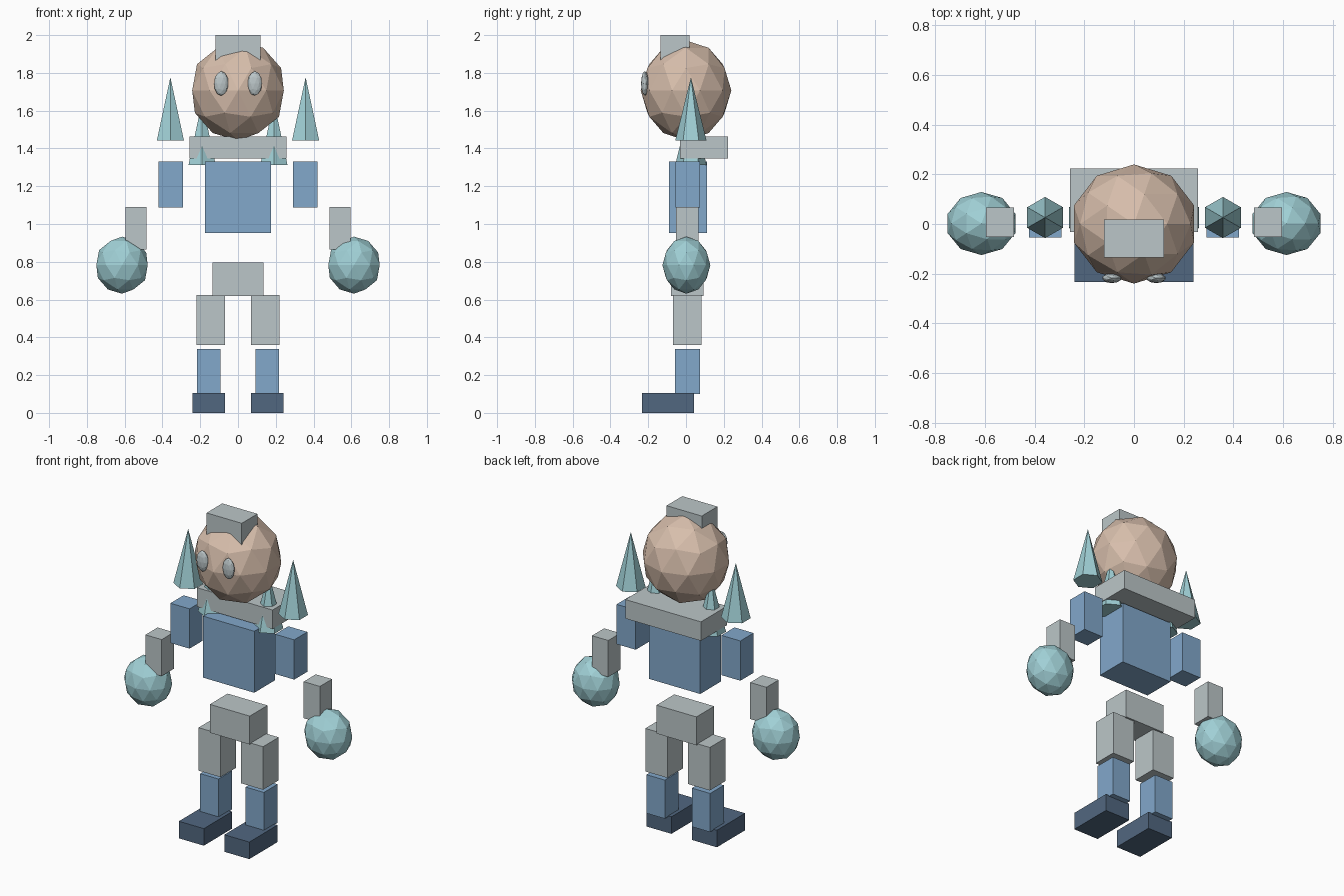
import bpy
from mathutils import Vector

if "Cube" in bpy.data.objects:
    bpy.data.objects.remove(bpy.data.objects["Cube"])


def make_mat(name, rgb):
    m = bpy.data.materials.new(name)
    m.diffuse_color = (*rgb, 1.0)
    m.use_nodes = True
    m.node_tree.nodes["Principled BSDF"].inputs["Base Color"].default_value = m.diffuse_color
    return m


GREY = make_mat("pale_grey", (0.50, 0.565, 0.58))
BLUE = make_mat("mid_blue", (0.223, 0.392, 0.597))
NAVY = make_mat("dark_slate", (0.083, 0.136, 0.216))
SKIN = make_mat("warm_beige", (0.68, 0.515, 0.41))
TEAL = make_mat("pale_teal", (0.352, 0.63, 0.67))


def finish(name, mat):
    ob = bpy.context.object
    ob.name = name
    ob.data.materials.append(mat)
    return ob


def box(name, mat, lo, hi):
    """Box between two opposite corners."""
    lo, hi = Vector(lo), Vector(hi)
    bpy.ops.mesh.primitive_cube_add(size=1, location=(lo + hi) / 2)
    bpy.context.object.scale = hi - lo
    return finish(name, mat)


def ball(name, mat, centre, radii):
    """Faceted ellipsoid."""
    bpy.ops.mesh.primitive_ico_sphere_add(subdivisions=2, radius=1, location=centre)
    bpy.context.object.scale = radii
    return finish(name, mat)


def spike(name, mat, x, y, z, radius, height):
    """Six-sided cone standing on height z."""
    bpy.ops.mesh.primitive_cone_add(vertices=6, radius1=radius, radius2=0,
                                    depth=height, location=(x, y, z + height / 2))
    return finish(name, mat)


# Centre parts
ball("head", SKIN, (0, 0, 1.707), (0.255, 0.24, 0.265))
box("hair_block", GREY, (-0.12, -0.135, 1.85), (0.12, 0.018, 2.0))
box("collar", GREY, (-0.258, -0.032, 1.346), (0.258, 0.223, 1.463))
box("torso", BLUE, (-0.174, -0.09, 0.953), (0.174, 0.11, 1.332))
box("pelvis", GREY, (-0.136, -0.08, 0.62), (0.136, 0.093, 0.795))

# Paired parts
for side, s in (("left", 1), ("right", -1)):
    def pair_box(part, mat, x0, x1, y0, y1, z0, z1):
        xs = sorted((s * x0, s * x1))
        box(f"{side}_{part}", mat, (xs[0], y0, z0), (xs[1], y1, z1))

    ball(f"{side}_eye", GREY, (s * 0.089, -0.218, 1.744), (0.039, 0.02, 0.065))
    spike(f"{side}_shoulder_spike", TEAL, s * 0.358, 0.026, 1.441, 0.083, 0.336)
    spike(f"{side}_neck_spike", TEAL, s * 0.19, 0.026, 1.313, 0.083, 0.336)
    pair_box("upper_arm", BLUE, 0.292, 0.422, -0.055, 0.073, 1.087, 1.332)
    pair_box("forearm", GREY, 0.484, 0.595, -0.052, 0.066, 0.865, 1.09)
    ball(f"{side}_hand", TEAL, (s * 0.614, 0.002, 0.782), (0.143, 0.127, 0.151))
    pair_box("thigh", GREY, 0.07, 0.22, -0.07, 0.082, 0.36, 0.625)
    pair_box("shin", BLUE, 0.092, 0.217, -0.058, 0.075, 0.10, 0.338)
    pair_box("foot", NAVY, 0.07, 0.24, -0.233, 0.042, 0.0, 0.105)
